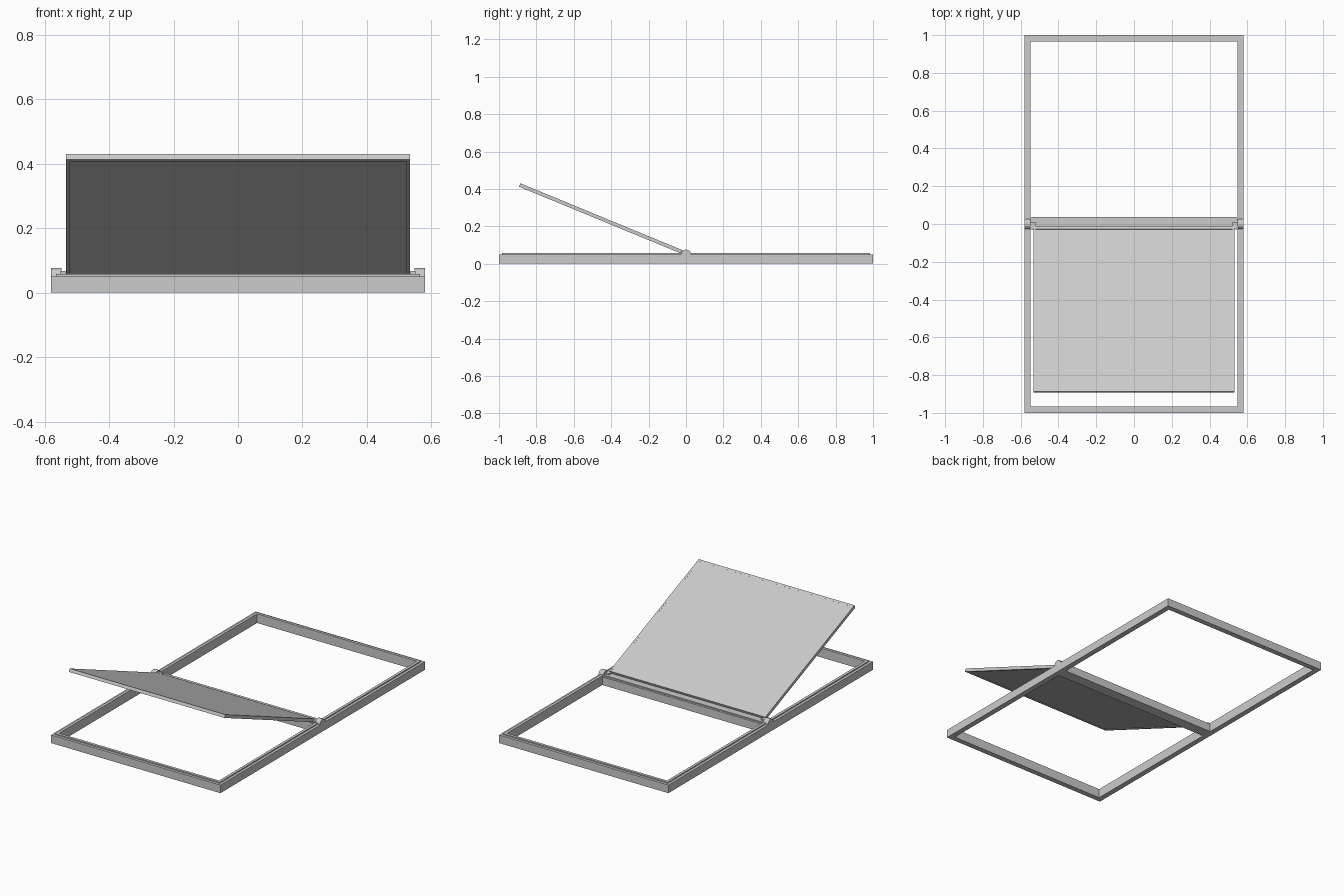
import bpy, bmesh, math
from mathutils import Matrix

if "Cube" in bpy.data.objects:
    bpy.data.objects.remove(bpy.data.objects["Cube"])

grey = bpy.data.materials.new("light_grey")
grey.diffuse_color = (0.6, 0.6, 0.6, 1)
grey.use_nodes = True
grey.node_tree.nodes["Principled BSDF"].inputs["Base Color"].default_value = grey.diffuse_color


def add_box(bm, x0, x1, y0, y1, z0, z1):
    m = Matrix.Translation(((x0 + x1) / 2, (y0 + y1) / 2, (z0 + z1) / 2))
    m = m @ Matrix.Diagonal((x1 - x0, y1 - y0, z1 - z0, 1))
    bmesh.ops.create_cube(bm, size=1, matrix=m)


def add_ring(bm, x0, x1, y0, y1, ix0, ix1, iy0, iy1, z0, z1):
    """Rectangular ring with one clean surface (outer and inner rectangles)."""
    def loop(a, b, c, d, z):
        return [bm.verts.new(p) for p in ((a, c, z), (b, c, z), (b, d, z), (a, d, z))]
    ob, ot = loop(x0, x1, y0, y1, z0), loop(x0, x1, y0, y1, z1)
    ib, it = loop(ix0, ix1, iy0, iy1, z0), loop(ix0, ix1, iy0, iy1, z1)
    for i in range(4):
        j = (i + 1) % 4
        bm.faces.new((ob[i], ob[j], ot[j], ot[i]))
        bm.faces.new((ib[j], ib[i], it[i], it[j]))
        bm.faces.new((ot[i], ot[j], it[j], it[i]))
        bm.faces.new((ob[j], ob[i], ib[i], ib[j]))


def finish(name, bm, matrix=None):
    bmesh.ops.recalc_face_normals(bm, faces=bm.faces)
    me = bpy.data.meshes.new(name)
    bm.to_mesh(me)
    bm.free()
    ob = bpy.data.objects.new(name, me)
    me.materials.append(grey)
    bpy.context.collection.objects.link(ob)
    if matrix:
        ob.matrix_world = matrix
    return ob


# fixed outer frame with a thin raised lip along the inner edge
bm = bmesh.new()
add_ring(bm, -0.58, 0.58, -1, 1, -0.547, 0.547, -0.967, 0.967, 0, 0.05)
finish("outer_frame", bm)
bm = bmesh.new()
add_ring(bm, -0.564, 0.564, -0.984, 0.984, -0.547, 0.547, -0.967, 0.967, 0.05, 0.057)
finish("frame_lip", bm)

# middle bar and its raised lip
bm = bmesh.new()
add_box(bm, -0.547, 0.547, -0.03, 0.037, 0, 0.05)
finish("middle_bar", bm)
bm = bmesh.new()
add_box(bm, -0.547, 0.547, -0.018, 0.025, 0.05, 0.057)
finish("middle_bar_lip", bm)

# rounded hinge blocks and the pins reaching in to the sash
for side, s in (("left", -1), ("right", 1)):
    bm = bmesh.new()
    prof = [(-0.027, 0.045)]
    prof += [(-0.027 * math.cos(math.pi * i / 8), 0.05 + 0.026 * math.sin(math.pi * i / 8))
             for i in range(9)]
    prof.append((0.027, 0.045))
    f = bm.faces.new([bm.verts.new((s * 0.547, y, z)) for y, z in prof])
    ext = bmesh.ops.extrude_face_region(bm, geom=[f], use_keep_orig=True)
    vs = [v for v in ext["geom"] if isinstance(v, bmesh.types.BMVert)]
    bmesh.ops.translate(bm, verts=vs, vec=(s * 0.033, 0, 0))
    finish(side + "_hinge_block", bm)
    bm = bmesh.new()
    add_box(bm, min(s * 0.52, s * 0.55), max(s * 0.52, s * 0.55), -0.03, 0.008, 0.055, 0.066)
    finish(side + "_hinge_pin", bm)

# opened sash: rim and pane, modelled flat and swung up about the hinge
swing = Matrix.Translation((0, 0, 0.052)) @ Matrix.Rotation(math.radians(-22.4), 4, 'X')
bm = bmesh.new()
add_ring(bm, -0.533, 0.533, -0.9627, -0.02, -0.521, 0.521, -0.948, -0.035, -0.0075, 0.012)
finish("sash_rim", bm, swing)
bm = bmesh.new()
add_box(bm, -0.521, 0.521, -0.948, -0.035, -0.004, 0.0118)
finish("sash_pane", bm, swing)
